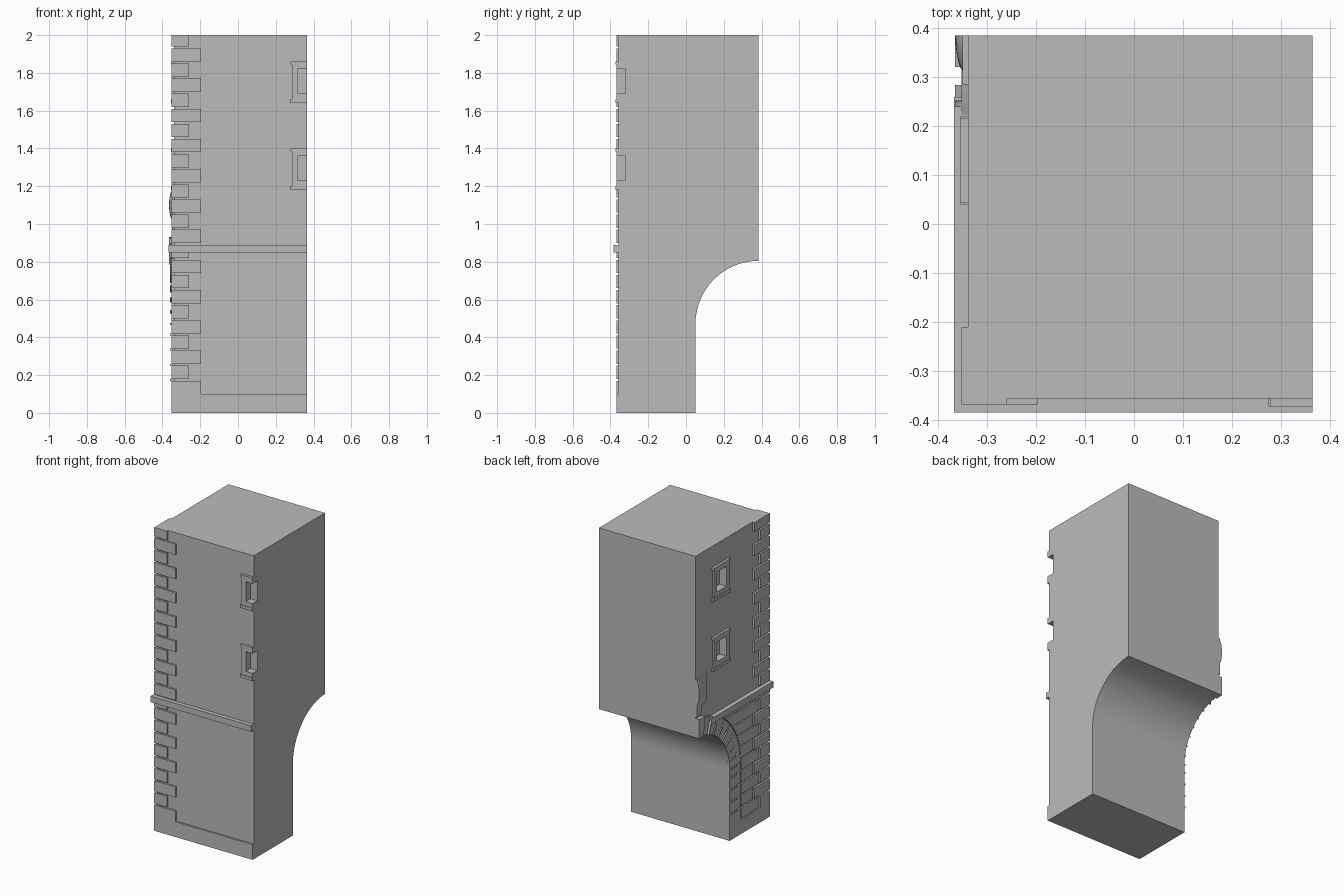
import bpy, bmesh, math
from mathutils import Matrix

cube = bpy.data.objects.get("Cube")
if cube:
    bpy.data.objects.remove(cube, do_unlink=True)

stone = bpy.data.materials.new("grey stone")
stone.use_nodes = True
COLOUR = (0.5, 0.5, 0.5, 1)
stone.diffuse_color = COLOUR
stone.node_tree.nodes["Principled BSDF"].inputs["Base Color"].default_value = COLOUR

# Wall planes and arch measures
WEST, EAST, FRONT, BACK = -0.339, 0.365, -0.357, 0.385
SPRING, R_IN, R_OUT = 0.47, 0.335, 0.45
QUOIN_X, QUOIN_Y = -0.353, -0.369
PITCH, STONE_H, BASE = 0.08, 0.07, 0.10


def finish(name, bm):
    bmesh.ops.recalc_face_normals(bm, faces=bm.faces)
    mesh = bpy.data.meshes.new(name)
    bm.to_mesh(mesh)
    bm.free()
    mesh.materials.append(stone)
    obj = bpy.data.objects.new(name, mesh)
    bpy.context.collection.objects.link(obj)
    return obj


def prism(name, outline, x0, x1):
    """Extrude a (y, z) outline along x."""
    bm = bmesh.new()
    face = bm.faces.new([bm.verts.new((x0, y, z)) for y, z in outline])
    new = bmesh.ops.extrude_face_region(bm, geom=[face])["geom"]
    bmesh.ops.translate(bm, vec=(x1 - x0, 0, 0),
                        verts=[v for v in new if isinstance(v, bmesh.types.BMVert)])
    return finish(name, bm)


def box(name, x0, x1, y0, y1, z0, z1):
    return prism(name, [(y0, z0), (y1, z0), (y1, z1), (y0, z1)], x0, x1)


def arch_point(r, angle):
    """Point on the arch: angle 0 is the springing, 90 the crown."""
    a = math.radians(angle)
    return BACK - r * math.cos(a), SPRING + r * math.sin(a)


def sector(name, a0, a1, r0, r1, x0, x1, steps=3):
    angles = [a0 + (a1 - a0) * i / steps for i in range(steps + 1)]
    outline = [arch_point(r0, a) for a in angles]
    outline += [arch_point(r1, a) for a in reversed(angles)]
    return prism(name, outline, x0, x1)


# Tower body with the quarter arch cut into its lower back
curve = [arch_point(R_IN, 90 * i / 24) for i in range(25)]
body = prism("tower_body", [(FRONT, 0), (BACK - R_IN, 0)] + curve +
             [(BACK, 2), (FRONT, 2)], WEST, EAST)


def recess(cutter):
    cutter.hide_render = True
    mod = body.modifiers.new("recess", "BOOLEAN")
    mod.operation = "DIFFERENCE"
    mod.solver = "EXACT"
    mod.object = cutter
    bpy.context.view_layer.objects.active = body
    bpy.ops.object.modifier_apply(modifier=mod.name)
    bpy.data.objects.remove(cutter, do_unlink=True)


# Windows: (name, half width range, height range, projection)
def window(label, z, side):
    centre = 0.13 if side else EAST

    def part(name, u0, u1, z0, z1, out, depth=0.0):
        if side:
            return box(name, WEST - out, WEST + depth, centre + u0, centre + u1, z + z0, z + z1)
        return box(name, centre + u0, min(centre + u1, EAST + (0.02 if depth else 0)),
                   FRONT - out, FRONT + depth, z + z0, z + z1)

    recess(part("window_cutter", -0.05, 0.05, 0.05, 0.18, 0.02, 0.037))
    part(label + "_sill", -0.09, 0.09, 0, 0.02, 0.016)
    part(label + "_lower_rail", -0.08, 0.08, 0.02, 0.05, 0.012)
    part(label + "_upper_rail", -0.08, 0.08, 0.18, 0.205, 0.012)
    part(label + "_lintel", -0.087, 0.087, 0.205, 0.22, 0.016)
    part(label + "_jamb_a", -0.08, -0.05, 0.05, 0.18, 0.012)
    if side:
        part(label + "_jamb_b", 0.05, 0.08, 0.05, 0.18, 0.012)


for level, z in (("lower", 1.18), ("upper", 1.64)):
    window(level + "_front_window", z, False)
    window(level + "_side_window", z, True)

# Plinth and string course
box("front_plinth", QUOIN_X, EAST, QUOIN_Y, FRONT, 0, BASE)
box("side_plinth", QUOIN_X, WEST, FRONT, BACK - R_IN, 0, BASE)
box("front_string_course", -0.368, EAST, -0.385, FRONT, 0.85, 0.89)
box("side_string_course", -0.368, WEST, FRONT, 0.26, 0.85, 0.89)


# Corner quoins: long and short faces alternate round the corner
def side_reach(i):
    return -0.21 if i % 2 else -0.27


for i in range(24):
    z0 = BASE + PITCH * i
    z1 = min(z0 + STONE_H, 2)
    box("quoin_front", QUOIN_X, -0.26 if i % 2 else -0.197, QUOIN_Y, FRONT, z0, z1)
    box("quoin_side", QUOIN_X, WEST, FRONT, side_reach(i), z0, z1)

# Stone courses between the quoins and the arch ring
for i in range(10):
    z0 = BASE + PITCH * i
    z1 = min(z0 + STONE_H, 0.85)
    edge = []
    for k in range(5):
        z = z0 + (z1 - z0) * k / 4
        rise = max(z - SPRING, 0)
        edge.append((BACK - math.sqrt((R_OUT + 0.008) ** 2 - rise ** 2), z))
    start = side_reach(i) + 0.008
    prism("wall_course", [(start, z1), (start, z0)] + edge, -0.349, WEST)

# Jamb stones below the springing, with thin raised joints
for i in range(5):
    z0 = BASE + PITCH * i
    z1 = min(z0 + STONE_H, SPRING)
    box("jamb_stone", QUOIN_X, WEST, BACK - R_OUT, BACK - R_IN, z0, z1)
    if i < 4:
        box("jamb_joint", -0.36, WEST, BACK - R_OUT + 0.05, BACK - R_IN, z1, z1 + 0.01)

# Arch ring of wedge stones, raised joints and the half keystone
COUNT, END = 8, 82
step = END / COUNT
for i in range(COUNT):
    a = step * i
    sector("arch_stone", a + 0.7, a + step - 0.7, R_IN, R_OUT, QUOIN_X, WEST)
    sector("arch_joint", a - 0.7, a + 0.7, R_IN, R_OUT - 0.05 if i < 7 else R_OUT,
           -0.36 if i < 7 else -0.366, WEST, 1)
sector("keystone", END, 90, R_IN, R_OUT + 0.01, -0.366, WEST)

# Half carved shield above the keystone, on its backing panel
prism("shield_panel", [(BACK, 0.94), (0.345, 0.95), (0.33, 1.0), (0.285, 1.02),
                       (0.285, 1.19), (BACK, 1.19)], -0.35, WEST)
bm = bmesh.new()
bmesh.ops.create_uvsphere(bm, u_segments=24, v_segments=12, radius=1,
                          matrix=Matrix.Translation((-0.345, BACK, 1.1)) @
                          Matrix.Diagonal((0.02, 0.075, 0.08, 1)))
cut = bmesh.ops.bisect_plane(bm, geom=bm.verts[:] + bm.edges[:] + bm.faces[:],
                             plane_co=(0, BACK, 0), plane_no=(0, 1, 0), clear_outer=True)
bmesh.ops.holes_fill(bm, edges=[e for e in bm.edges if e.is_boundary])
finish("shield", bm)
